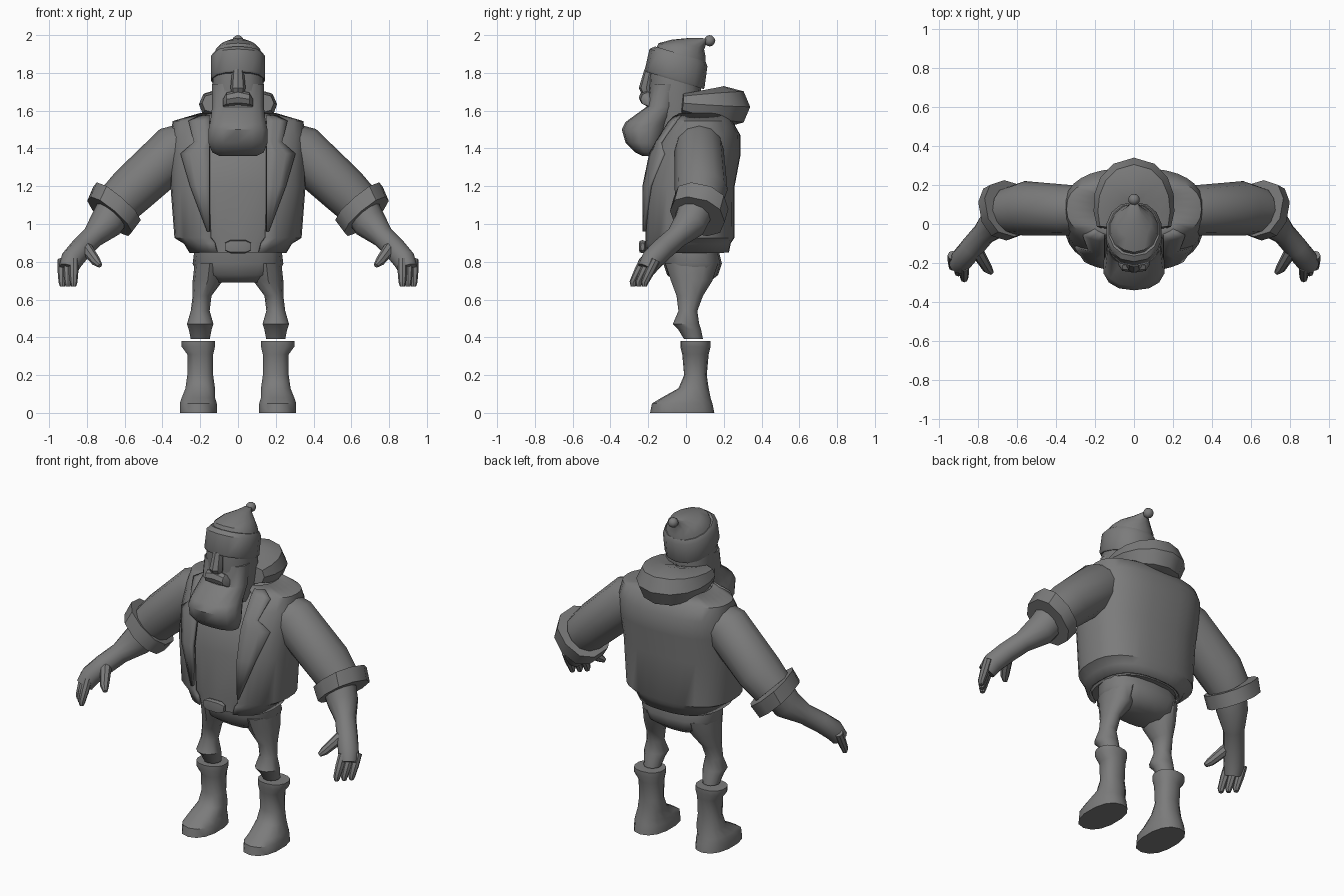
import bpy, bmesh, math
from mathutils import Vector

if "Cube" in bpy.data.objects:
    bpy.data.objects.remove(bpy.data.objects["Cube"], do_unlink=True)

GREY = (.2, .2, .2, 1)
clay = bpy.data.materials.new("plain_grey")
clay.use_nodes = True
clay.diffuse_color = GREY
clay.node_tree.nodes["Principled BSDF"].inputs["Base Color"].default_value = GREY
X, Y, Z = Vector((1, 0, 0)), Vector((0, 1, 0)), Vector((0, 0, 1))


def finish(name, bm):
    bmesh.ops.recalc_face_normals(bm, faces=bm.faces)
    mesh = bpy.data.meshes.new(name)
    bm.to_mesh(mesh)
    bm.free()
    mesh.materials.append(clay)
    ob = bpy.data.objects.new(name, mesh)
    bpy.context.collection.objects.link(ob)
    bpy.ops.object.select_all(action="DESELECT")
    ob.select_set(True)
    bpy.context.view_layer.objects.active = ob
    bpy.ops.object.shade_smooth_by_angle(angle=math.radians(40))
    return ob


def signed_pow(value, power):
    return math.copysign(abs(value) ** power, value)


def loft(name, rings, sides=12, axis=None, ref=Y, squareness=2, gap=0, side=1):
    """Skin rings (x, y, z, half width[, half depth]); gap leaves the front open."""
    bm = bmesh.new()
    centres = [Vector((ring[0] * side, ring[1], ring[2])) for ring in rings]
    last = len(rings) - 1
    loops = []
    for i, ring in enumerate(rings):
        along = axis or centres[min(i + 1, last)] - centres[max(i - 1, 0)]
        along = along.normalized()
        deep = (ref - along * ref.dot(along)).normalized()
        wide = deep.cross(along)
        loop = []
        for k in range(sides + 1 if gap else sides):
            turn = math.radians(gap - 90 + (360 - 2 * gap) * k / sides)
            u = signed_pow(math.cos(turn), 2 / squareness)
            v = signed_pow(math.sin(turn), 2 / squareness)
            loop.append(bm.verts.new(centres[i] + wide * u * ring[3] + deep * v * ring[-1]))
        loops.append(loop)
    for lower, upper in zip(loops, loops[1:]):
        for k in range(sides):
            j = (k + 1) % len(lower)
            bm.faces.new((lower[k], lower[j], upper[j], upper[k]))
    if not gap:
        bm.faces.new(loops[0])
        bm.faces.new(loops[-1])
    return finish(name, bm)


def levels(rows):
    """Turn (z, half width, front y, back y) rows into rings."""
    return [(0, (front + back) / 2, z, width, (back - front) / 2)
            for z, width, front, back in rows]


def mirrored(half):
    """Complete a row of rings that runs from -x to the middle."""
    return half + [(-ring[0], *ring[1:]) for ring in reversed(half[:-1])]


def thicken(ob, amount):
    mod = ob.modifiers.new("thickness", "SOLIDIFY")
    mod.thickness = amount
    mod.offset = 0


# Jacket body, open at the front, over a shirt
body = levels([(.85, .25, -.22, .22), (.9, .28, -.22, .23), (.93, .33, -.22, .25),
               (1.2, .35, -.22, .25), (1.36, .35, -.19, .28), (1.47, .35, -.13, .28),
               (1.54, .34, -.08, .24), (1.58, .2, -.05, .2)])
POWER = 2.5
thicken(loft("jacket", body, 28, Z, squareness=POWER, gap=21), .015)
shirt = [(x, y, z, width - .02, depth - .015) for x, y, z, width, depth in body]
loft("shirt", shirt, 24, Z, squareness=POWER)


def chest_y(x, z):
    """Front surface of the jacket at a given point."""
    for lower, upper in zip(body, body[1:]):
        if lower[2] <= z <= upper[2]:
            mix = (z - lower[2]) / (upper[2] - lower[2])
            _, y, _, width, depth = [p + (q - p) * mix for p, q in zip(lower, upper)]
            return y - depth * (1 - (x / width) ** POWER) ** (1 / POWER)


# Notched lapels that follow the chest
lapel_edge = [(1.57, .2), (1.54, .26), (1.43, .23), (1.37, .3), (1.2, .25), (.96, .16)]
for side, label in ((1, "left_"), (-1, "right_")):
    bm = bmesh.new()
    grid = []
    for z, outer in lapel_edge:
        across = [.15 + (outer - .15) * k / 3 for k in range(4)]
        grid.append([bm.verts.new((side * x, chest_y(x, z) - .014, z)) for x in across])
    for upper, lower in zip(grid, grid[1:]):
        for k in range(3):
            bm.faces.new((upper[k], upper[k + 1], lower[k + 1], lower[k]))
    thicken(finish(label + "lapel", bm), .018)

# Buckle
buckle_half = [(-.07, -.23, .88, .02, .01), (-.04, -.23, .88, .035, .02), (0, -.23, .88, .035, .02)]
loft("belt_buckle", mirrored(buckle_half), 8, X, squareness=4)

# Hood lying round the neck, thickest at the back
hood = []
for k in range(11):
    turn = math.pi * k / 10
    back = math.sin(turn)
    hood.append((.13 * math.cos(turn), .22 * back - .02, 1.64 - .02 * back,
                 .06 + .08 * back, .05 + .06 * back))
loft("hood", hood, 8, ref=Z, squareness=2.4)

# Head, face and beard
loft("head", levels([(1.5, .12, -.16, .06), (1.7, .14, -.2, .08), (1.84, .13, -.19, .07)]),
     14, Z, squareness=2.4)
loft("beard", levels([(1.36, .1, -.23, -.15), (1.38, .14, -.27, -.14), (1.43, .16, -.32, -.12),
                      (1.5, .16, -.34, -.1), (1.54, .15, -.32, -.08), (1.62, .14, -.21, -.04),
                      (1.74, .14, -.19, -.02)]), 14, Z, squareness=2.3)
moustache_half = [(-.08, -.19, 1.64, .02), (-.06, -.21, 1.66, .035, .03), (0, -.21, 1.67, .04)]
loft("moustache", mirrored(moustache_half), 8, X)
loft("nose", [(0, -.2, 1.68, .03), (0, -.21, 1.72, .04), (0, -.19, 1.82, .03)], 8, Z)

# Hat with a turned-up band and a bobble, tilted back
tilt = Vector((0, .3, 1))
loft("hat_band", [(0, -.06, 1.76, .14, .16), (0, -.06, 1.77, .145, .165),
                  (0, -.04, 1.88, .145, .16), (0, -.03, 1.9, .13, .14)], 14, tilt, squareness=2.2)
loft("hat_crown", [(0, -.03, 1.88, .13, .14), (0, -.02, 1.92, .12, .13), (0, .01, 1.95, .09),
                   (0, .06, 1.97, .04, .05), (0, .1, 1.98, .02)], 14, tilt)
bm = bmesh.new()
bmesh.ops.create_icosphere(bm, subdivisions=2, radius=.03)
bmesh.ops.translate(bm, vec=(0, .125, 1.97), verts=bm.verts)
finish("hat_bobble", bm)

# Seat of the trousers
loft("trouser_seat", levels([(.87, .23, -.13, .17), (.79, .24, -.12, .19), (.73, .21, -.1, .17),
                             (.69, .13, -.05, .12)]), 16, Z, squareness=2.6)

# Limbs, built once for each side
for side, label in ((1, "left_"), (-1, "right_")):
    loft(label + "sleeve", [(.22, .07, 1.43, .12), (.33, .07, 1.39, .14, .13),
                            (.56, .08, 1.18, .13, .14), (.64, .07, 1.1, .12)], side=side)
    loft(label + "cuff", [(.64, .08, 1.11, .16, .15), (.68, .06, 1.04, .15)], 10,
         Vector((.6 * side, -.25, -.7)), squareness=2.3, side=side)
    loft(label + "forearm_and_palm", [(.64, .06, 1.1, .1), (.7, .02, 1, .09), (.77, -.05, .93, .06),
                                      (.83, -.12, .87, .06), (.88, -.18, .81, .06),
                                      (.9, -.21, .76, .05)], side=side)
    for k, finger in enumerate(("index", "middle", "outer")):
        x, y = .87 + .03 * k, .03 * k - .28
        loft(label + finger + "_finger", [(x, y + .06, .81, .025), (x, y + .03, .75, .025),
                                          (x, y, .69, .02), (x, y, .67, .013)], 8, side=side)
    loft(label + "thumb", [(.81, -.13, .88, .035), (.75, -.23, .8, .025), (.73, -.25, .78, .013)],
         8, side=side)
    loft(label + "trouser_leg", [(.15, .03, .79, .08, .14), (.16, .03, .7, .08, .11),
                                 (.19, .02, .62, .05, .07), (.2, .01, .54, .05),
                                 (.2, 0, .47, .07), (.2, .02, .44, .06), (.2, .04, .39, .05)],
         axis=Z, side=side)
    loft(label + "boot", [(.21, .05, .38, .09, .08), (.21, .05, .35, .09, .08), (.2, .05, .31, .07),
                          (.2, .05, .2, .07, .06), (.2, .04, .13, .08), (.21, 0, .08, .09, .13),
                          (.21, -.02, .05, .1, .16), (.21, -.02, 0, .1, .17)],
         14, Z, squareness=2.3, side=side)
